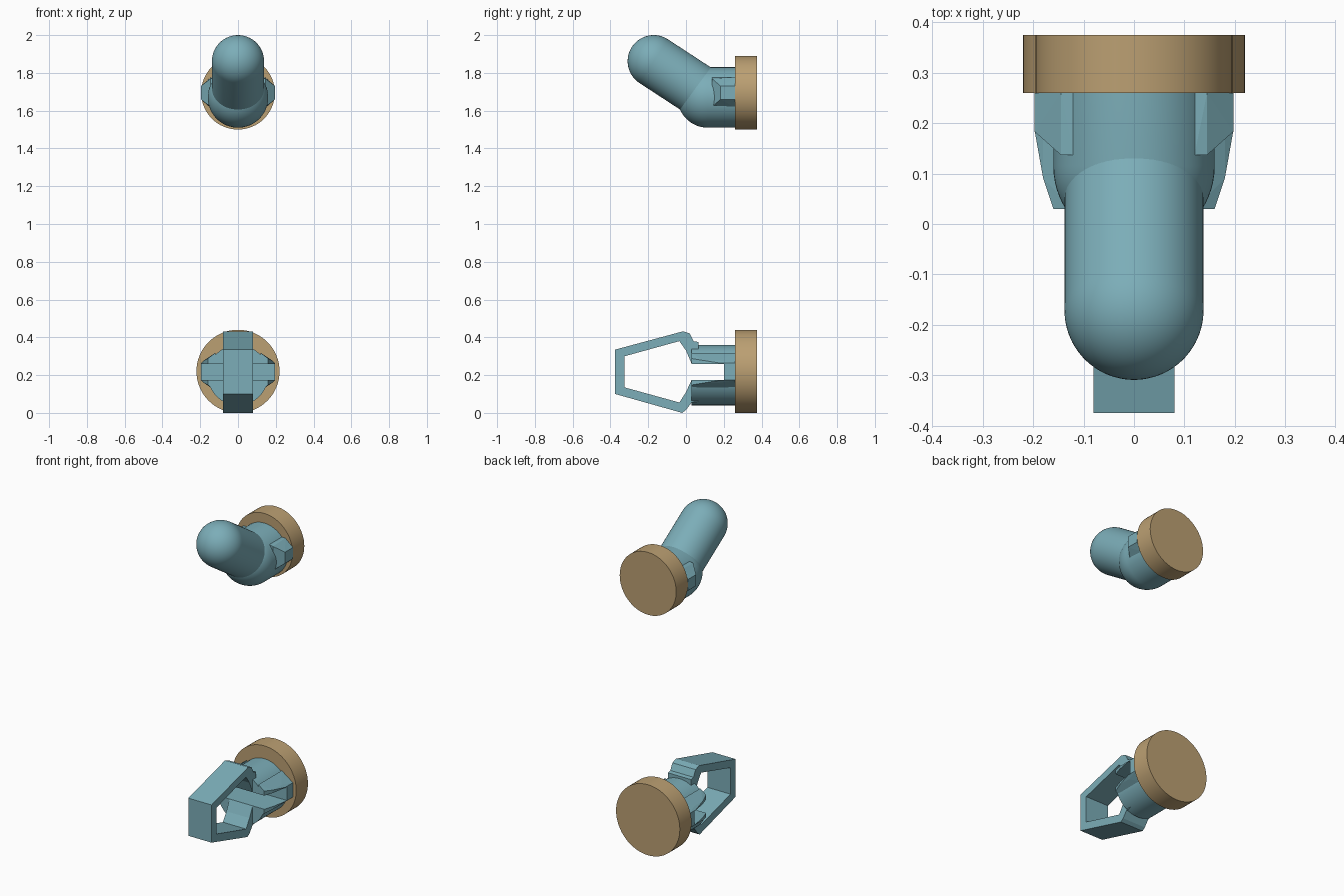
import bpy, bmesh, math
from mathutils import Vector

if "Cube" in bpy.data.objects:
    bpy.data.objects.remove(bpy.data.objects["Cube"])


def material(name, color):
    m = bpy.data.materials.new(name)
    m.diffuse_color = color
    m.use_nodes = True
    m.node_tree.nodes["Principled BSDF"].inputs["Base Color"].default_value = m.diffuse_color
    return m


BLUE = material("blue_grey", (0.20, 0.42, 0.48, 1))
TAN = material("tan", (0.50, 0.35, 0.17, 1))


def finish(name, bm, mat, smooth=True):
    bmesh.ops.recalc_face_normals(bm, faces=bm.faces)
    me = bpy.data.meshes.new(name)
    bm.to_mesh(me)
    bm.free()
    ob = bpy.data.objects.new(name, me)
    bpy.context.collection.objects.link(ob)
    me.materials.append(mat)
    if smooth:
        bpy.ops.object.select_all(action='DESELECT')
        bpy.context.view_layer.objects.active = ob
        ob.select_set(True)
        bpy.ops.object.shade_smooth_by_angle(angle=math.radians(30))
    return ob


def lathe(name, origin, direction, profile, mat, n=64):
    """Revolve (radius, distance) points around an axis."""
    bm = bmesh.new()
    rot = Vector((0, 0, 1)).rotation_difference(Vector(direction))
    rings = []
    for r, t in profile:
        count = n if r > 1e-5 else 1
        rings.append([bm.verts.new(Vector(origin) + rot @ Vector((
            r * math.cos(2 * math.pi * i / n), r * math.sin(2 * math.pi * i / n), t)))
            for i in range(count)])
    for a, b in zip(rings, rings[1:]):
        for i in range(n):
            j = (i + 1) % n
            quad = [a[i % len(a)], a[j % len(a)], b[j % len(b)], b[i % len(b)]]
            bm.faces.new(list(dict.fromkeys(quad)))
    return finish(name, bm, mat)


def disc(name, y0, y1, z, r, mat):
    d = y1 - y0
    return lathe(name, (0, y0, z), (0, 1, 0), [(0, 0), (r, 0), (r, d), (0, d)], mat)


def bullet(name, centre, direction, r, length):
    """Cylinder with a rounded start at centre, running along direction."""
    prof = [(r * math.sin(a), -r * math.cos(a))
            for a in (math.pi / 2 * i / 16 for i in range(17))]
    prof[0] = (0, -r)
    return lathe(name, centre, direction, prof + [(r, length), (0, length)], BLUE)


def prism_x(name, outline, half_width):
    """Extrude a (y, z) outline across x."""
    bm = bmesh.new()
    f = bm.faces.new([bm.verts.new((-half_width, y, z)) for y, z in outline])
    res = bmesh.ops.extrude_face_region(bm, geom=[f])
    moved = [v for v in res["geom"] if isinstance(v, bmesh.types.BMVert)]
    bmesh.ops.translate(bm, verts=moved, vec=(2 * half_width, 0, 0))
    return finish(name, bm, BLUE, False)


def fin(name, side, z, sections):
    """Convex side fin through (x, y, half_height) points."""
    bm = bmesh.new()
    for x, y, h in sections:
        for s in (-1, 1):
            bm.verts.new((side * x, y, z + s * h))
    res = bmesh.ops.convex_hull(bm, input=bm.verts)
    junk = [v for v in bm.verts if not v.link_faces]
    bmesh.ops.delete(bm, geom=junk, context='VERTS')
    return finish(name, bm, BLUE, False)


def cut(ob, cutter):
    mod = ob.modifiers.new("slot", 'BOOLEAN')
    mod.operation = 'DIFFERENCE'
    mod.solver = 'EXACT'
    mod.object = cutter
    bpy.ops.object.select_all(action='DESELECT')
    bpy.context.view_layer.objects.active = ob
    ob.select_set(True)
    bpy.ops.object.modifier_apply(modifier=mod.name)


# upper peg: base disc, elbow, slanted arm
disc("upper_base", 0.26, 0.375, 1.695, 0.195, TAN)
bullet("elbow", (0, 0.115, 1.67), (0, 1, 0), 0.16, 0.15)
tip, joint = Vector((0, -0.171, 1.862)), Vector((0, 0.115, 1.675))
bullet("arm", tip, (joint - tip).normalized(), 0.138, (joint - tip).length)

# lower clip: base disc, socket, open hexagonal loop
disc("lower_base", 0.26, 0.375, 0.22, 0.22, TAN)
socket = disc("socket", 0.03, 0.265, 0.20, 0.16, BLUE)
prism_x("loop", [(-0.375, 0.10), (-0.02, 0.0), (0.0, 0.015), (0.03, 0.055), (0.065, 0.06),
                 (0.065, 0.175), (0.03, 0.175), (0.0, 0.11), (-0.035, 0.055),
                 (-0.325, 0.135), (-0.325, 0.30), (-0.035, 0.38), (0.0, 0.33),
                 (0.03, 0.26), (0.065, 0.26), (0.065, 0.375), (0.04, 0.38),
                 (0.02, 0.42), (-0.015, 0.432), (-0.375, 0.335)], 0.08)

# slot through the socket
slot = prism_x("slot_cutter", [(-0.1, 0.175), (0.2, 0.175), (0.2, 0.26), (-0.1, 0.26)], 0.3)
slot.hide_render = True
cut(socket, slot)

# side fins, mirrored left and right
for side, label in ((-1, "left"), (1, "right")):
    fin("upper_fin_" + label, side, 1.695,
        [(0.197, 0.26, 0.035), (0.197, 0.183, 0.035), (0.145, 0.137, 0.075),
         (0.145, 0.26, 0.08), (0.12, 0.137, 0.08), (0.12, 0.26, 0.08)])
    low = fin("lower_fin_" + label, side, 0.218,
              [(0.197, 0.262, 0.045), (0.197, 0.185, 0.045), (0.18, 0.17, 0.06),
               (0.18, 0.09, 0.06), (0.16, 0.058, 0.07), (0.16, 0.03, 0.07),
               (0.12, 0.03, 0.10), (0.12, 0.262, 0.10)])
    cut(low, slot)
bpy.data.objects.remove(slot)
